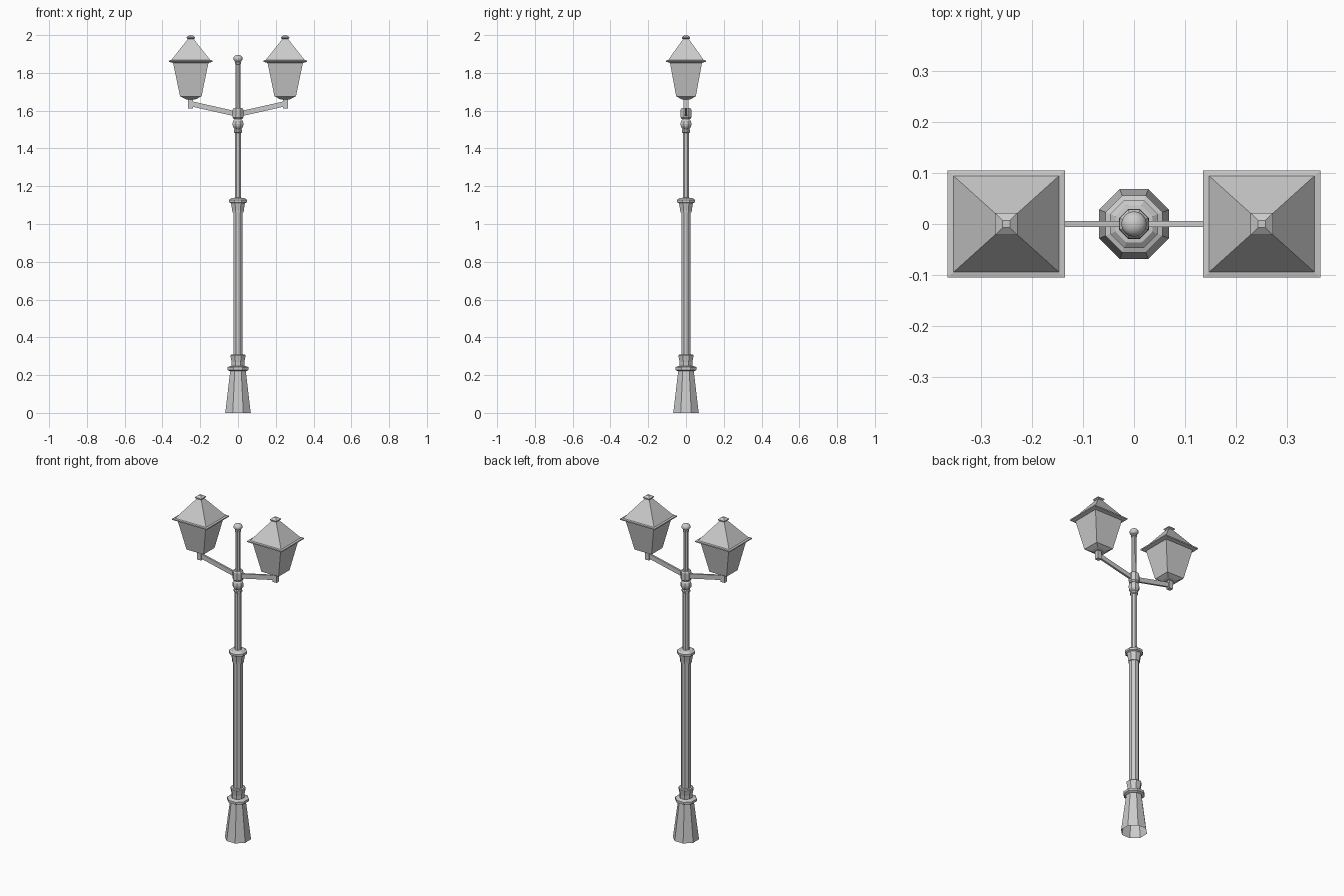
import bpy, bmesh, math

if "Cube" in bpy.data.objects:
    bpy.data.objects.remove(bpy.data.objects["Cube"])

def make_object(name, bm):
    bmesh.ops.recalc_face_normals(bm, faces=bm.faces)
    mesh = bpy.data.meshes.new(name)
    bm.to_mesh(mesh)
    bm.free()
    ob = bpy.data.objects.new(name, mesh)
    bpy.context.collection.objects.link(ob)
    return ob

def loft(name, rings, cap_start=True, cap_end=True):
    """Skin a list of equal-length point rings."""
    bm = bmesh.new()
    loops = [[bm.verts.new(p) for p in ring] for ring in rings]
    n = len(loops[0])
    for a, b in zip(loops, loops[1:]):
        for i in range(n):
            j = (i + 1) % n
            bm.faces.new((a[i], a[j], b[j], b[i]))
    if cap_start:
        bm.faces.new(loops[0][::-1])
    if cap_end:
        bm.faces.new(loops[-1])
    return make_object(name, bm)

def octagon(r, z):
    # r is the distance to the flat sides
    R = r / math.cos(math.pi / 8)
    return [(R * math.cos((i + .5) * math.pi / 4),
             R * math.sin((i + .5) * math.pi / 4), z) for i in range(8)]

def turned(name, profile, **caps):
    return loft(name, [octagon(r, z) for r, z in profile], **caps)

def square(name, cx, profile, **caps):
    return loft(name, [[(cx + sx * hx, sy * hy, z)
                        for sx, sy in ((-1, -1), (1, -1), (1, 1), (-1, 1))]
                       for hx, hy, z in profile], **caps)

def ball(name, r, z, squash=1.0):
    bm = bmesh.new()
    bmesh.ops.create_uvsphere(bm, u_segments=16, v_segments=8, radius=r)
    for v in bm.verts:
        v.co.z = v.co.z * squash + z
    for f in bm.faces:
        f.smooth = True
    return make_object(name, bm)

# Post, open underneath
turned("base_foot", [(.068, 0), (.066, .012), (.041, .224)], cap_start=False)
turned("base_flange", [(.045, .222), (.056, .228), (.056, .242), (.040, .248)])
turned("base_collar", [(.033, .244), (.034, .27), (.040, .303), (.037, .308), (.026, .308)])
turned("lower_post", [(.025, .24), (.025, 1.08)])
turned("post_capital", [(.030, 1.062), (.031, 1.075), (.037, 1.11), (.047, 1.115),
                        (.047, 1.128), (.036, 1.137), (.018, 1.139)])
turned("upper_post", [(.017, 1.13), (.017, 1.56)])
turned("neck_ring", [(.018, 1.483), (.022, 1.487), (.022, 1.497), (.018, 1.502)])
turned("neck_bulb", [(.018, 1.502), (.027, 1.515), (.029, 1.53), (.026, 1.545), (.018, 1.555)])
turned("arm_collar", [(.022, 1.555), (.028, 1.563), (.028, 1.607), (.023, 1.615), (.013, 1.615)])
turned("top_spindle", [(.013, 1.61), (.012, 1.845), (.016, 1.848), (.016, 1.856), (.008, 1.862)])
ball("finial_ball", .025, 1.876, .8)

# Two lanterns on arms
for side, s in (("left", -1), ("right", 1)):
    cx = .25 * s
    loft(side + "_arm", [[(s * x, y, z + dz) for y, dz in
                          ((-.006, -.014), (.006, -.014), (.006, .014), (-.006, .014))]
                         for x, z in ((.02, 1.585), (.255, 1.638))])
    square(side + "_stem", .2525 * s, [(.013, .012, 1.612), (.013, .012, 1.675)])
    square(side + "_lantern_foot", cx, [(.024, .022, 1.66), (.034, .031, 1.664), (.057, .052, 1.677)])
    square(side + "_lantern_panes", cx, [(.057, .052, 1.676), (.095, .086, 1.86)])
    square(side + "_roof_rim", cx, [(.095, .086, 1.853), (.115, .105, 1.859),
                                    (.115, .105, 1.866), (.104, .095, 1.868)])
    square(side + "_roof", cx, [(.104, .095, 1.867), (.014, .014, 1.981)])
    square(side + "_roof_cap", cx, [(.013, .013, 1.977), (.022, .022, 1.984),
                                    (.022, .022, 1.989), (.007, .007, 2.0)])
